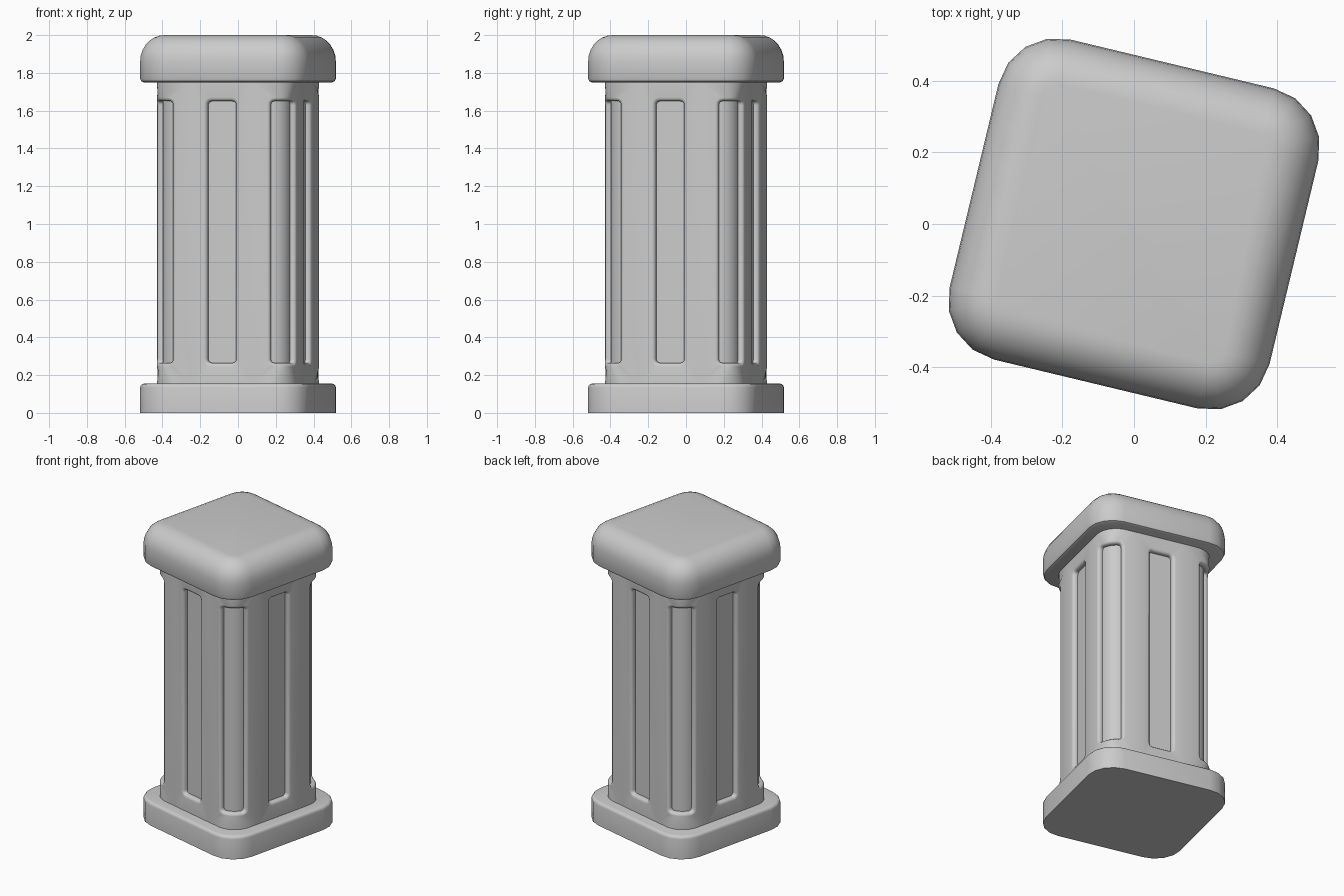
import bpy, bmesh
from math import sin, cos, pi, radians

if "Cube" in bpy.data.objects:
    bpy.data.objects.remove(bpy.data.objects["Cube"])

TURN = radians(-13.5)


def finish(name, bm):
    bmesh.ops.remove_doubles(bm, verts=bm.verts, dist=1e-5)
    bmesh.ops.recalc_face_normals(bm, faces=bm.faces)
    me = bpy.data.meshes.new(name)
    bm.to_mesh(me)
    bm.free()
    ob = bpy.data.objects.new(name, me)
    bpy.context.collection.objects.link(ob)
    ob.rotation_euler.z = TURN
    bpy.ops.object.select_all(action='DESELECT')
    ob.select_set(True)
    bpy.context.view_layer.objects.active = ob
    bpy.ops.object.shade_smooth_by_angle(angle=radians(35))
    return ob


def rounded_slab(name, h, r, profile, seg=4):
    """Stack of rounded squares; profile holds (inset, z) pairs."""
    bm = bmesh.new()
    rings = []
    for inset, z in profile:
        ring = []
        for q in range(4):
            for k in range(seg + 1):
                a = pi / 2 * (q + k / seg)
                c = h - r
                sx, sy = ((1, 1), (-1, 1), (-1, -1), (1, -1))[q]
                ring.append(bm.verts.new((sx * c + (r - inset) * cos(a),
                                          sy * c + (r - inset) * sin(a), z)))
        rings.append(ring)
    n = len(rings[0])
    for lo, hi in zip(rings, rings[1:]):
        for i in range(n):
            j = (i + 1) % n
            bm.faces.new((lo[i], lo[j], hi[j], hi[i]))
    bm.faces.new(rings[0][::-1])
    bm.faces.new(rings[-1])
    return finish(name, bm)


def arc(inset, drop, top, steps):
    """Rounded upper edge of a slab profile."""
    return [(inset * (1 - cos(pi / 2 * i / steps)),
             top - drop * (1 - sin(pi / 2 * i / steps))) for i in range(steps + 1)]


# Base and cap
rounded_slab("base", 0.46, 0.168, [(0, 0)] + arc(0.02, 0.02, 0.155, 3))
rounded_slab("cap", 0.46, 0.168,
             [(0.02, 1.75), (0.006, 1.756), (0, 1.77)] + arc(0.13, 0.14, 2.0, 7))

# Fluted shaft: flute panels drawn flat, then wrapped round a rounded square
H, R = 0.38, 0.136
FLAT, ARC = H - R, R * pi / 2
QUARTER = 2 * FLAT + ARC
Z0, Z1 = 0.15, 1.755


def wrap(s, z, d):
    """Perimeter position s (0 = middle of +x face), height z, depth d."""
    q, t = divmod(s + FLAT, QUARTER)
    if t < 2 * FLAT:
        x, y = H - d, t - FLAT
    else:
        a = (t - 2 * FLAT) / R
        x, y = FLAT + (R - d) * cos(a), FLAT + (R - d) * sin(a)
    c, n = cos(q * pi / 2), sin(q * pi / 2)
    return (x * c - y * n, x * n + y * c, z)


def outline(a, r, cols=12, seg=4):
    """Lower half of a rounded rectangle: (s, lift above bottom edge)."""
    left = [(-a + r - r * cos(pi / 2 * k / seg), r - r * sin(pi / 2 * k / seg))
            for k in range(seg + 1)]
    mid = [(-a + r + 2 * (a - r) * k / cols, 0) for k in range(1, cols)]
    return left + mid + [(-s, l) for s, l in reversed(left)]


def flute(bm, s0, cell, half, depth=0.032, fillet=0.02, corner=0.02):
    low, high = 0.265, 1.65
    levels = [(cell, 0, Z0, Z1, 0)]
    for i in range(5):
        t = pi / 2 * i / 4
        g, d = fillet * (1 - sin(t)), fillet * (1 - cos(t))
        levels.append((half + g, corner + g, low - g, high + g, d))
    levels.append((half, corner, low, high, depth))
    rings = []
    for a, r, lo, hi, d in levels:
        pts = outline(a, r)
        bot = [bm.verts.new(wrap(s0 + s, lo + l, d)) for s, l in pts]
        top = [bm.verts.new(wrap(s0 + s, hi - l, d)) for s, l in pts]
        rings.append(bot + top[::-1])
    n = len(rings[0])
    for A, B in zip(rings, rings[1:]):
        for i in range(n):
            j = (i + 1) % n
            bm.faces.new((A[i], A[j], B[j], B[i]))
    last = rings[-1]
    for i in range(n // 2 - 1):
        bm.faces.new((last[i], last[i + 1], last[n - 2 - i], last[n - 1 - i]))


bm = bmesh.new()
FACE_CELL = 0.16
for q in range(4):
    flute(bm, q * QUARTER, FACE_CELL, 0.077)
    flute(bm, (q + 0.5) * QUARTER, QUARTER / 2 - FACE_CELL, 0.082)
finish("fluted_shaft", bm)
